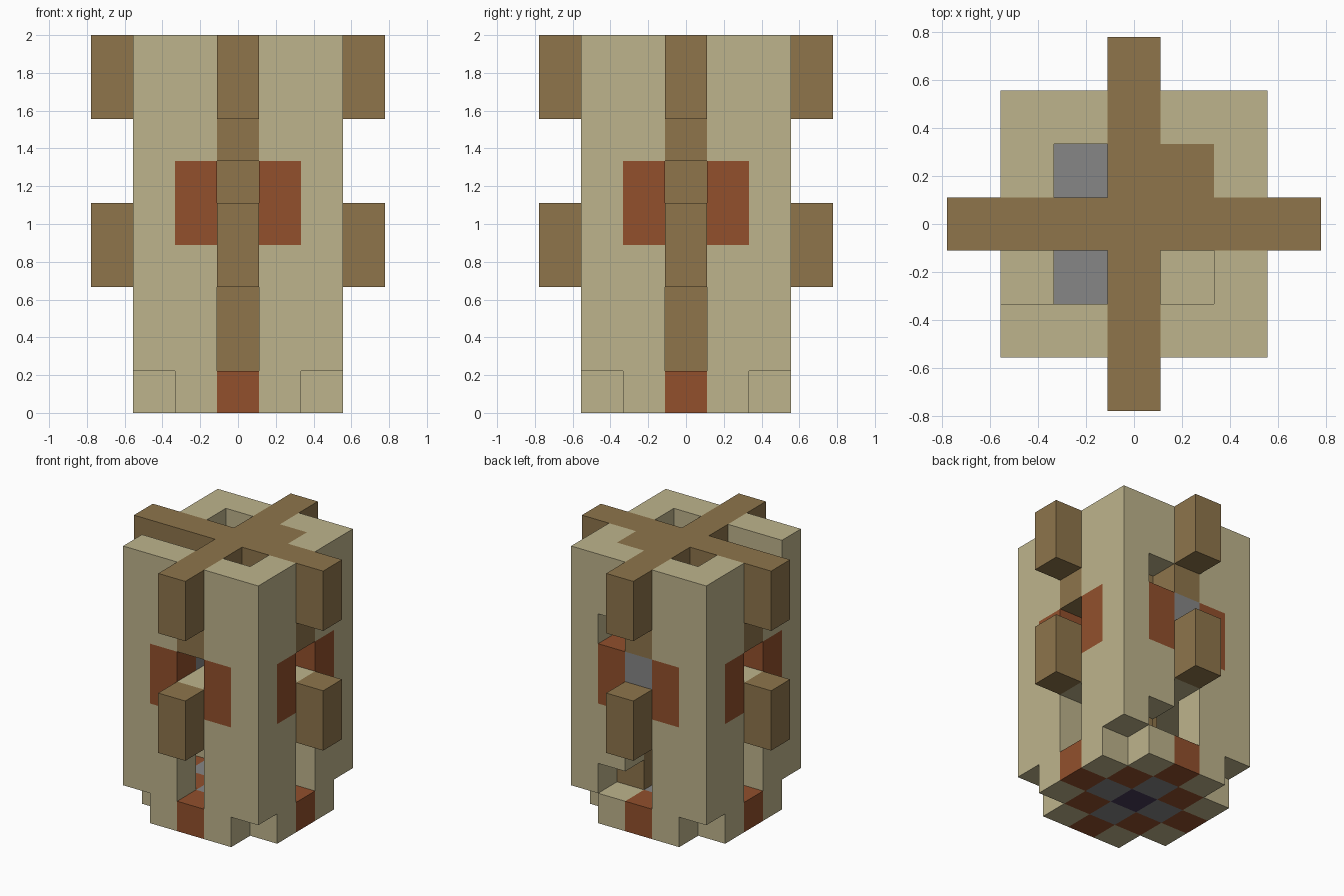
import bpy, bmesh
from mathutils import Vector

U = 2 / 9  # edge length of one block

cube = bpy.data.objects.get("Cube")
if cube:
    bpy.data.objects.remove(cube, do_unlink=True)


def make_material(name, rgb):
    color = [(c / 255 / 12.92) if c < 11 else ((c / 255 + 0.055) / 1.055) ** 2.4 for c in rgb] + [1]
    mat = bpy.data.materials.new(name)
    mat.use_nodes = True
    mat.diffuse_color = color
    mat.node_tree.nodes["Principled BSDF"].inputs["Base Color"].default_value = color
    return mat


SAND = make_material("sandstone", (190, 180, 140))
WOOD = make_material("brown wood", (142, 117, 75))
RUST = make_material("rust brick", (146, 80, 44))
GREY = make_material("grey stone", (134, 134, 134))
DARK = make_material("dark purple", (72, 59, 89))

PARTS = {"tower_walls": SAND, "middle_floor": SAND, "timber_beams": WOOD, "outer_brackets": WOOD,
         "central_post": WOOD, "side_post": WOOD, "window_bricks": RUST, "base_bricks": RUST,
         "grey_blocks": GREY, "base_core": DARK}
grid = {}
SIDES = [(1, 0), (-1, 0), (0, 1), (0, -1)]
DIAGONALS = [(1, 1), (1, -1), (-1, 1), (-1, -1)]


def column(part, x, y, low, high):
    """Fill a column of blocks; part None carves them away."""
    for z in range(low, high + 1):
        if part:
            grid[x, y, z] = part
        else:
            grid.pop((x, y, z), None)


# Hollow square walls and the inner floor
for x in range(-2, 3):
    for y in range(-2, 3):
        if max(abs(x), abs(y)) == 2:
            column("tower_walls", x, y, 0, 8)
        else:
            column("middle_floor", x, y, 3, 4)

# Chequered base with cut corners
for x, y in DIAGONALS:
    column("base_bricks", x, y, 0, 0)
    column(None, 2 * x, 2 * y, 0, 0)
    if (x, y) != (1, -1):
        column("grey_blocks", x, y, 4, 5)

# Each side: doorway, bracket, window and crossing beams
for x, y in SIDES:
    column("base_bricks", 2 * x, 2 * y, 0, 0)
    column("grey_blocks", x, y, 0, 0)
    column(None, 2 * x, 2 * y, 1, 2)
    column(None, 2 * x, 2 * y, 5, 5)
    column("outer_brackets", 3 * x, 3 * y, 3, 4)
    for s in (-1, 1):
        column("window_bricks", 2 * x + s * y, 2 * y + s * x, 4, 5)
    for r in (1, 2):
        column("timber_beams", r * x, r * y, 6, 8)
    column("timber_beams", 3 * x, 3 * y, 7, 8)

# Posts, dark core and the blocked rear window
column("central_post", 0, 0, 1, 8)
column("side_post", 1, 1, 1, 8)
column("base_core", 0, 0, 0, 0)
column("grey_blocks", 0, 2, 5, 5)

# Missing wall blocks
column(None, -2, -1, 8, 8)
column(None, 1, 2, 6, 6)
column(None, 1, 2, 1, 1)


def build(part, material):
    """Skin the exposed sides of a part's blocks."""
    bm = bmesh.new()
    for cell in [c for c, p in grid.items() if p == part]:
        center = Vector(cell) + Vector((0, 0, 0.5))
        for axis in range(3):
            for sign in (-1, 1):
                normal = Vector((0, 0, 0))
                normal[axis] = sign
                if tuple(int(a + b) for a, b in zip(cell, normal)) in grid:
                    continue
                u = Vector((0, 0, 0))
                u[(axis + 1) % 3] = 0.5
                v = normal.cross(u)
                mid = center + normal * 0.5
                ring = [mid - u - v, mid + u - v, mid + u + v, mid - u + v]
                bm.faces.new([bm.verts.new(p * U) for p in ring])
    bmesh.ops.remove_doubles(bm, verts=bm.verts, dist=0.001)
    mesh = bpy.data.meshes.new(part)
    bm.to_mesh(mesh)
    bm.free()
    mesh.materials.append(material)
    bpy.context.collection.objects.link(bpy.data.objects.new(part, mesh))


for part, material in PARTS.items():
    build(part, material)
